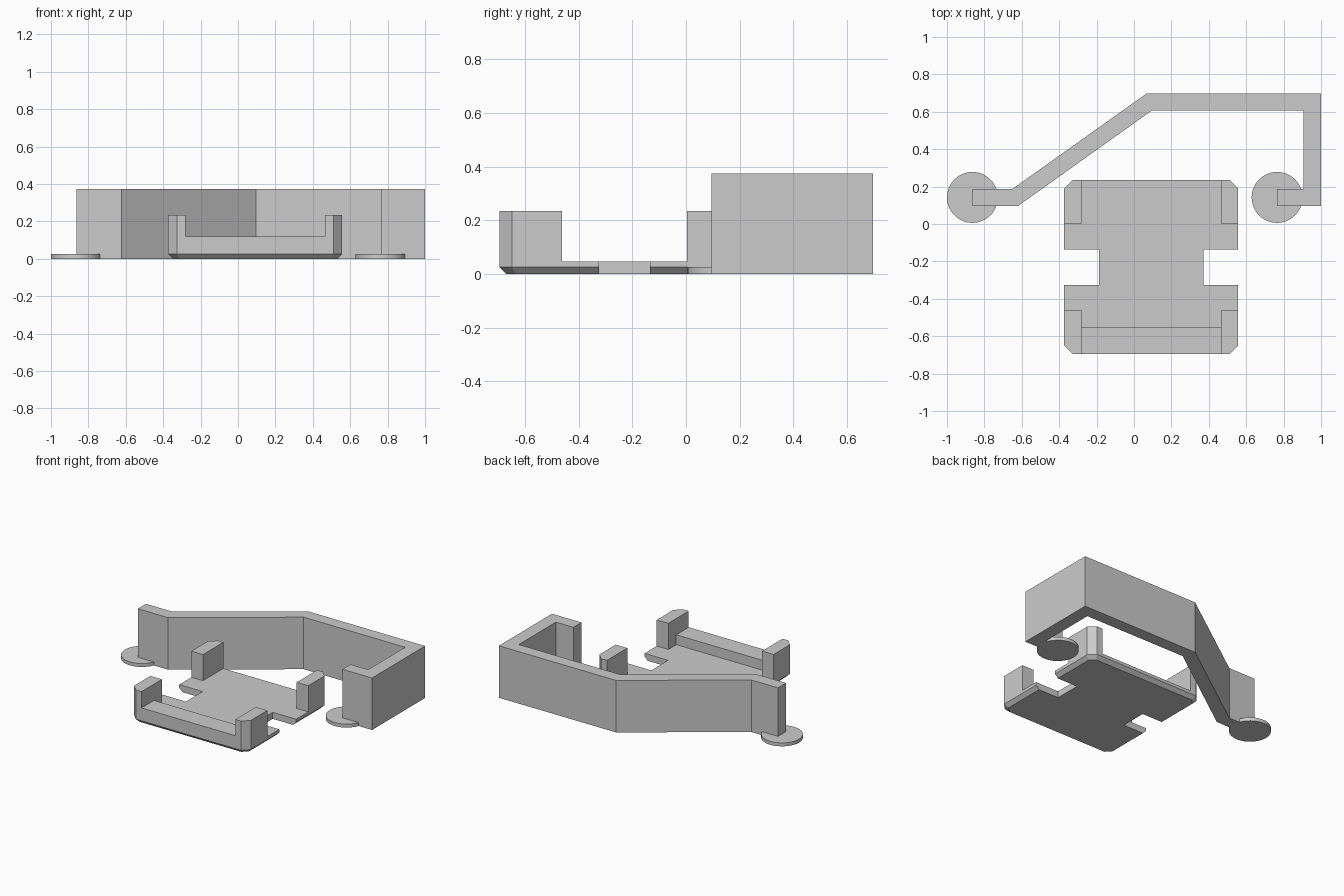
import bpy, bmesh

cube = bpy.data.objects.get("Cube")
if cube:
    bpy.data.objects.remove(cube, do_unlink=True)

grey = bpy.data.materials.new("plain grey")
grey.use_nodes = True
colour = (0.6, 0.6, 0.6, 1)
grey.diffuse_color = colour
grey.node_tree.nodes["Principled BSDF"].inputs["Base Color"].default_value = colour


def loft(name, layers):
    """Solid through stacked outlines; each layer is (outline, z)."""
    bm = bmesh.new()
    rings = [[bm.verts.new((x, y, z)) for x, y in outline] for outline, z in layers]
    bm.faces.new(rings[0])
    bm.faces.new(rings[-1])
    n = len(rings[0])
    for low, high in zip(rings, rings[1:]):
        for i in range(n):
            j = (i + 1) % n
            bm.faces.new((low[i], low[j], high[j], high[i]))
    bmesh.ops.recalc_face_normals(bm, faces=bm.faces)
    mesh = bpy.data.meshes.new(name)
    bm.to_mesh(mesh)
    bm.free()
    mesh.materials.append(grey)
    obj = bpy.data.objects.new(name, mesh)
    bpy.context.collection.objects.link(obj)
    return obj


def rectangle(x0, x1, y0, y1):
    return [(x0, y0), (x1, y0), (x1, y1), (x0, y1)]


def octagon(cx, cy, half, corner):
    """Square with clipped corners."""
    a, b = half, half - corner
    points = [(-b, -a), (b, -a), (a, -b), (a, b), (b, a), (-b, a), (-a, b), (-a, -b)]
    return [(cx + x, cy + y) for x, y in points]


def cut(target, x0, x1, y0, y1, z0, z1):
    """Remove a box from the target."""
    outline = rectangle(x0, x1, y0, y1)
    cutter = loft("cutter", [(outline, z0), (outline, z1)])
    cutter.hide_render = True
    mod = target.modifiers.new("cut", "BOOLEAN")
    mod.operation, mod.solver, mod.object = "DIFFERENCE", "EXACT", cutter
    bpy.context.view_layer.objects.active = target
    bpy.ops.object.modifier_apply(modifier=mod.name)
    bpy.data.objects.remove(cutter, do_unlink=True)


# Bent wall
wall_outline = [
    (-0.863, 0.095), (-0.622, 0.095), (0.097, 0.608), (0.905, 0.608),
    (0.905, 0.187), (0.765, 0.187), (0.765, 0.095), (1, 0.095),
    (1, 0.698), (0.068, 0.698), (-0.651, 0.187), (-0.863, 0.187),
]
loft("bent_wall", [(wall_outline, 0), (wall_outline, 0.374)])

# Round feet under the wall ends
for side, x in (("right", -0.864), ("left", 0.765)):
    bpy.ops.mesh.primitive_cylinder_add(
        vertices=48, radius=0.136, depth=0.025, location=(x, 0.142, 0.0125))
    foot = bpy.context.object
    foot.name = side + "_foot"
    foot.data.materials.append(grey)
    bpy.ops.object.shade_smooth_by_angle()

# Tray block with clipped corners and a bevelled underside
cx, cy, half = 0.092, -0.23, 0.465
full = octagon(cx, cy, half, 0.046)
base = octagon(cx, cy, half - 0.025, 0.036)
tray = loft("tray", [(base, 0), (full, 0.025), (full, 0.235)])

# Hollow it to leave a floor, four corner posts and a front rail
floor, post = 0.047, half - 0.092
cut(tray, cx - post, cx + post, -1, 1, 0.118, 1)
cut(tray, cx - post, cx + post, -0.553, 1, floor, 1)
cut(tray, -1, 1, -0.463, 0.003, floor, 1)

# Side notches
for s in (-1, 1):
    inner, outer = cx + s * 0.279, cx + s
    cut(tray, min(inner, outer), max(inner, outer), -0.325, -0.135, -1, 1)
